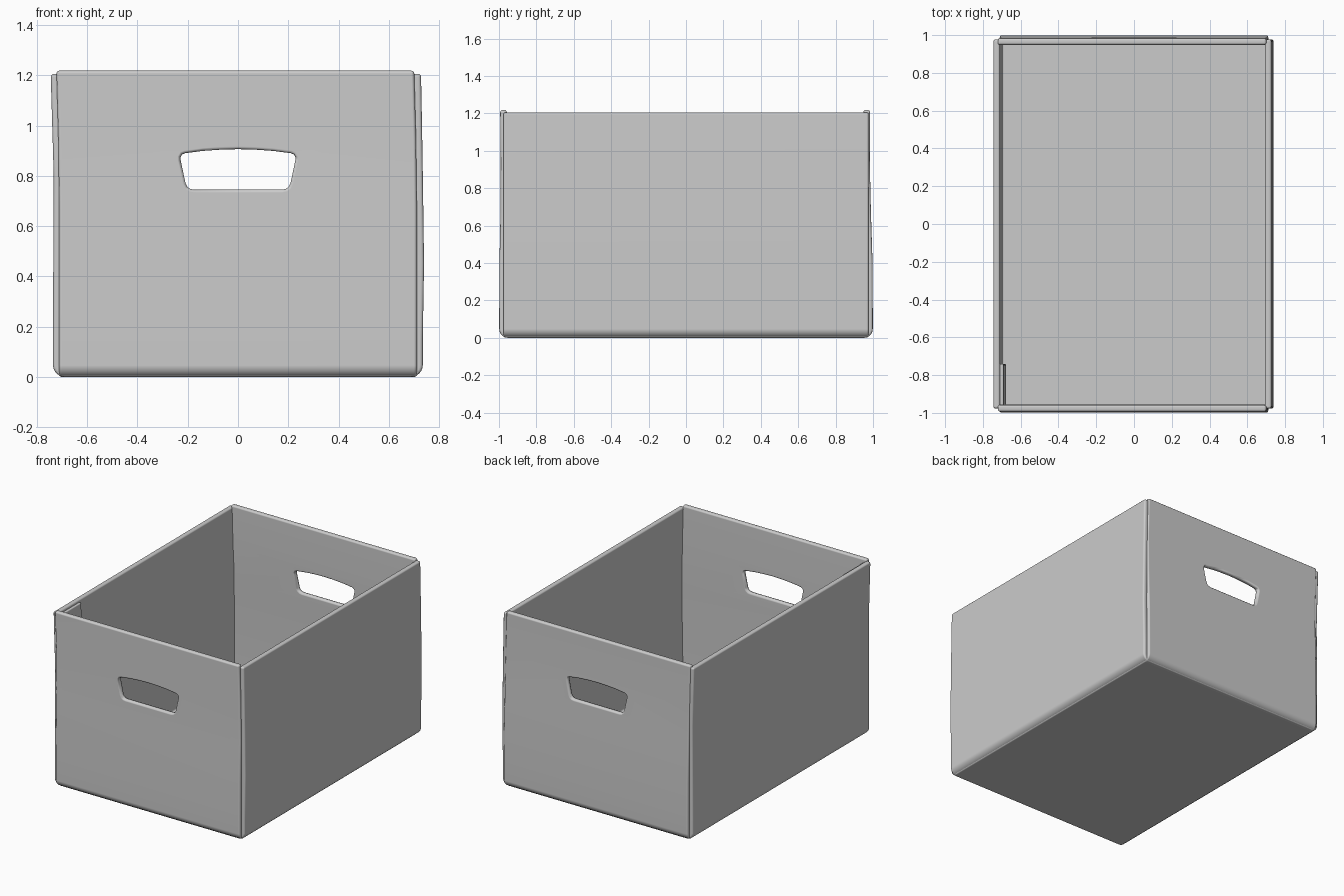
import bpy, bmesh, math

if "Cube" in bpy.data.objects:
    bpy.data.objects.remove(bpy.data.objects["Cube"])

T = 0.035          # board thickness
R = 0.03           # fold radius at board mid-line


def sway(z):
    # slight lean of the upper end panels towards -x
    return -0.01 * (max(z - 0.6, 0) / 0.6) ** 2


def mesh_object(name, bm):
    bmesh.ops.recalc_face_normals(bm, faces=bm.faces)
    me = bpy.data.meshes.new(name)
    bm.to_mesh(me)
    bm.free()
    ob = bpy.data.objects.new(name, me)
    bpy.context.collection.objects.link(ob)
    return ob


def sheet(name, path, a, b, along_y, cutter=None, thick=T):
    # board following a (horizontal, z) path, spanning a..b on the other axis
    bm = bmesh.new()
    rows = []
    for h, z in path:
        if along_y:
            rows.append([bm.verts.new((w + sway(z), h, z)) for w in (a, b)])
        else:
            rows.append([bm.verts.new((h, w, z)) for w in (a, b)])
    for p, q in zip(rows, rows[1:]):
        bm.faces.new((p[0], p[1], q[1], q[0]))
    ob = mesh_object(name, bm)
    m = ob.modifiers.new("thickness", 'SOLIDIFY')
    m.thickness, m.offset, m.use_even_offset = thick, 0, True
    if cutter:
        m = ob.modifiers.new("handles", 'BOOLEAN')
        m.object, m.operation, m.solver = cutter, 'DIFFERENCE', 'EXACT'
    m = ob.modifiers.new("soft_edges", 'BEVEL')
    m.width, m.segments = thick * 0.33, 3
    m.limit_method, m.angle_limit = 'ANGLE', math.radians(45)
    m.use_clamp_overlap = False
    ob.modifiers.new("normals", 'WEIGHTED_NORMAL')
    bpy.ops.object.select_all(action='DESELECT')
    ob.select_set(True)
    bpy.context.view_layer.objects.active = ob
    bpy.ops.object.shade_smooth()
    bpy.ops.object.convert(target='MESH')
    bpy.ops.object.shade_smooth_by_angle(angle=math.radians(40))
    return ob


def u_path(left, right, floor_z):
    # wall down, rounded fold, floor, rounded fold, wall up
    def fold(x, s):
        return [(x + s * R * (1 - math.cos(t)), floor_z + R * (1 - math.sin(t)))
                for t in [math.pi / 2 * i / 6 for i in range(7)]]
    return left + fold(left[-1][0], 1) + fold(right[-1][0], -1)[::-1] + right[::-1]


# handle cutter: half outline mirrored, running through both end panels
half = [(0.175, 0.745), (0.19, 0.748), (0.202, 0.757), (0.209, 0.772),
        (0.228, 0.862), (0.228, 0.875), (0.222, 0.885), (0.21, 0.89),
        (0.14, 0.899), (0.07, 0.904), (0.0, 0.906)]
outline = half + [(-x, z) for x, z in half[-2::-1]]
bm = bmesh.new()
face = bm.faces.new([bm.verts.new((x, -1.2, z)) for x, z in outline])
ext = bmesh.ops.extrude_face_region(bm, geom=[face])
bmesh.ops.translate(bm, vec=(0, 2.4, 0),
                    verts=[v for v in ext["geom"] if isinstance(v, bmesh.types.BMVert)])
cutter = mesh_object("handle_cutter", bm)
cutter.hide_render = True

# front panel, floor and back panel folded from one board
front = [(-0.976, 1.218), (-0.973, 0.95), (-0.974, 0.68), (-0.98, 0.4), (-0.981, 0.15)]
back = [(0.966, 1.218), (0.965, 0.95), (0.971, 0.68), (0.98, 0.4), (0.981, 0.15)]
sheet("end_panels_and_floor", u_path(front, back, T / 2), -0.711, 0.711, True, cutter)

# left and right panels folded from a second board
left = [(-0.727, 1.205), (-0.721, 1.0), (-0.715, 0.8), (-0.717, 0.4), (-0.718, 0.15)]
right = [(0.710, 1.205), (0.714, 1.0), (0.718, 0.75), (0.722, 0.45), (0.717, 0.15)]
sheet("side_panels", u_path(left, right, T / 2 + 0.001), -0.977, 0.977, False)

# glue flap inside the front left corner
flap = [(x + 0.027, min(z, 1.19)) for x, z in left] + [(-0.691, 0.03)]
sheet("glue_flap", flap, -0.96, -0.74, False, thick=0.02)

bpy.data.objects.remove(cutter)
